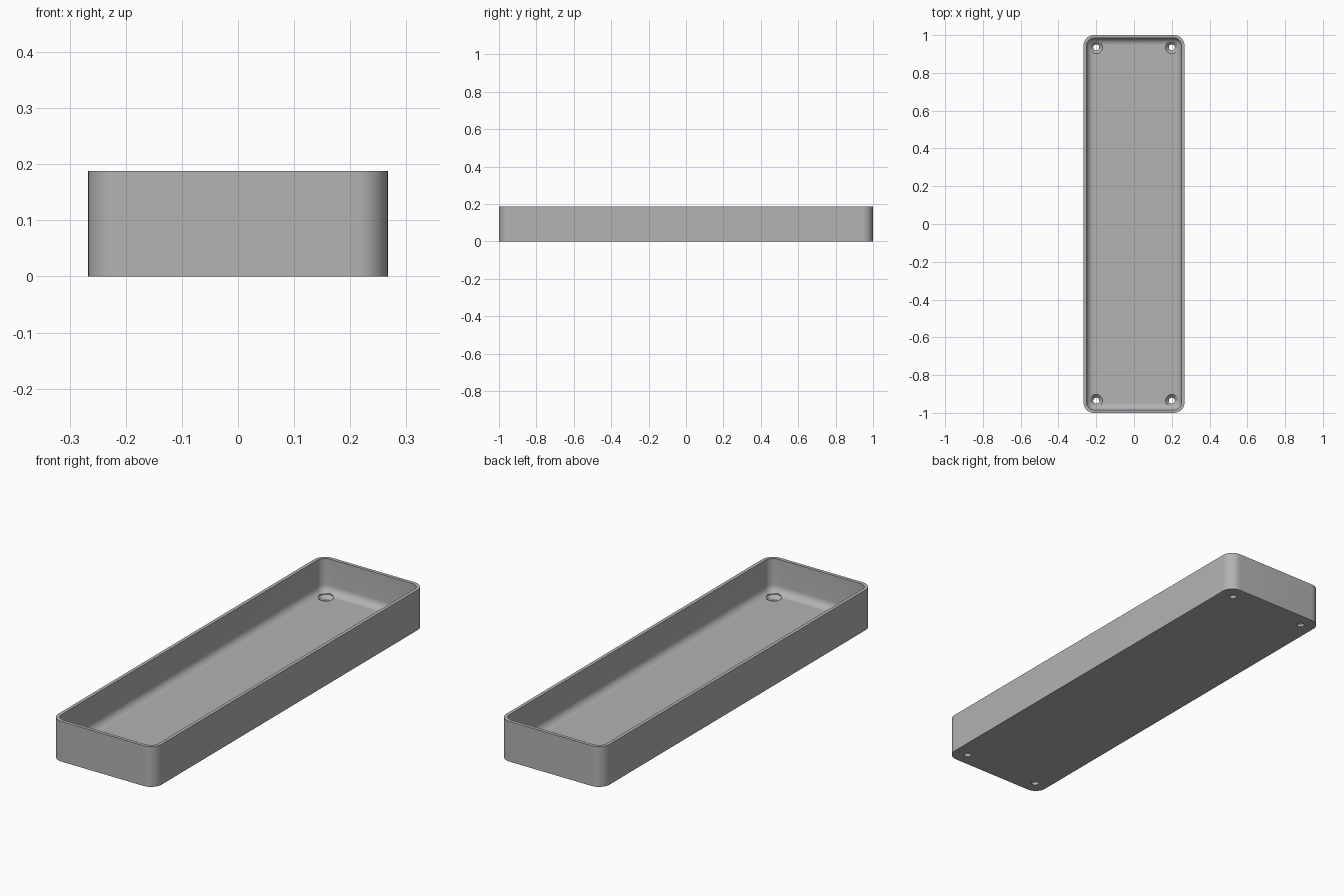
import bpy, bmesh
from math import sin, cos, pi, radians

cube = bpy.data.objects.get("Cube")
if cube:
    bpy.data.objects.remove(cube, do_unlink=True)

HALF_X, HALF_Y, HEIGHT = 0.267, 1.0, 0.188
CORNER, WALL, FLOOR, FILLET = 0.055, 0.016, 0.03, 0.035
HOLE_X, HOLE_Y, HOLE_R, SINK_R = 0.2, 0.935, 0.016, 0.033

grey = bpy.data.materials.new("plain grey")
grey.use_nodes = True
colour = (0.45, 0.45, 0.45, 1)
grey.diffuse_color = colour
grey.node_tree.nodes["Principled BSDF"].inputs["Base Color"].default_value = colour


def rounded_ring(bm, inset, z, steps=12):
    """Rounded rectangle, moved inward from the outer outline."""
    r = CORNER - inset
    verts = []
    for q, (sx, sy) in enumerate([(1, 1), (-1, 1), (-1, -1), (1, -1)]):
        for i in range(steps + 1):
            a = (q + i / steps) * pi / 2
            verts.append(bm.verts.new((sx * (HALF_X - CORNER) + r * cos(a),
                                       sy * (HALF_Y - CORNER) + r * sin(a), z)))
    return verts


def bridge(bm, a, b):
    for i in range(len(a)):
        j = (i + 1) % len(a)
        bm.faces.new((a[i], a[j], b[j], b[i]))


def make_object(name, bm):
    bmesh.ops.recalc_face_normals(bm, faces=bm.faces)
    mesh = bpy.data.meshes.new(name)
    bm.to_mesh(mesh)
    bm.free()
    mesh.materials.append(grey)
    obj = bpy.data.objects.new(name, mesh)
    bpy.context.collection.objects.link(obj)
    return obj


# Tray shell: outer wall, rim, inner wall, filleted floor
bm = bmesh.new()
profile = [(0, 0), (0, HEIGHT), (WALL, HEIGHT)]
for i in range(9):
    a = i / 8 * pi / 2
    profile.append((WALL + FILLET * (1 - cos(a)), FLOOR + FILLET * (1 - sin(a))))
rings = [rounded_ring(bm, inset, z) for inset, z in profile]
for a, b in zip(rings, rings[1:]):
    bridge(bm, a, b)
bm.faces.new(rings[0])
bm.faces.new(rings[-1])
tray = make_object("tray", bm)

# Countersunk screw holes in the four corners
bm = bmesh.new()
sink_z = FLOOR - (SINK_R - HOLE_R)
for sx in (-1, 1):
    for sy in (-1, 1):
        loops = []
        for r, z in [(HOLE_R, -0.02), (HOLE_R, sink_z), (SINK_R, FLOOR), (SINK_R, 0.1)]:
            loops.append([bm.verts.new((sx * HOLE_X + r * cos(k * pi / 16),
                                        sy * HOLE_Y + r * sin(k * pi / 16), z))
                          for k in range(32)])
        for a, b in zip(loops, loops[1:]):
            bridge(bm, a, b)
        bm.faces.new(loops[0])
        bm.faces.new(loops[-1])
cutter = make_object("screw_hole_cutter", bm)
cutter.hide_render = True
cutter.hide_set(True)

cut = tray.modifiers.new("screw holes", "BOOLEAN")
cut.operation = "DIFFERENCE"
cut.solver = "EXACT"
cut.object = cutter

bpy.ops.object.select_all(action="DESELECT")
tray.select_set(True)
bpy.context.view_layer.objects.active = tray
bpy.ops.object.modifier_apply(modifier=cut.name)
bpy.data.objects.remove(cutter, do_unlink=True)
bpy.ops.object.shade_smooth_by_angle(angle=radians(30))
